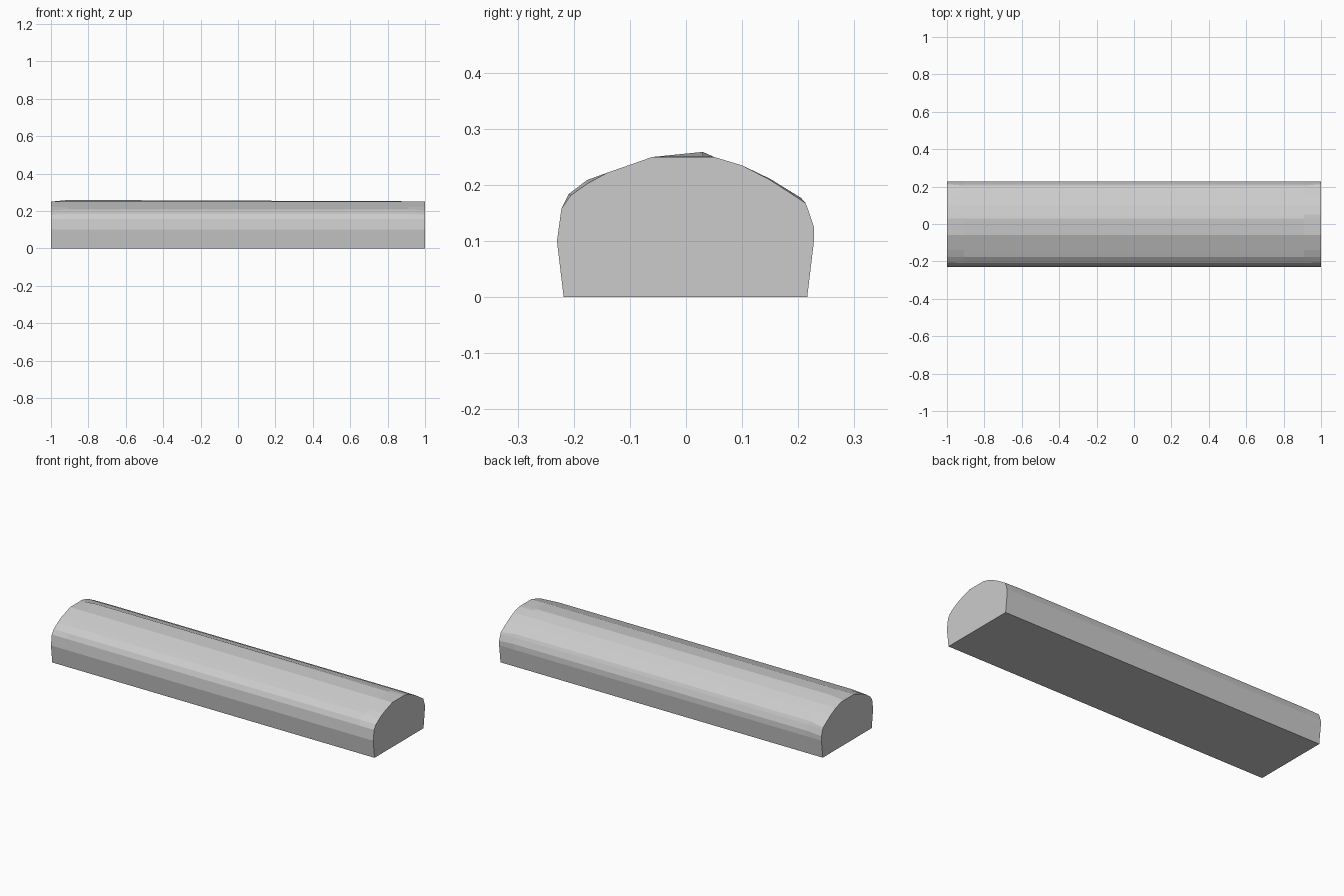
import bpy, bmesh

if "Cube" in bpy.data.objects:
    bpy.data.objects.remove(bpy.data.objects["Cube"])

# Half-round end section as (y, z), and the slightly warped section between the ends
end = [(-0.218, 0), (-0.230, 0.10), (-0.222, 0.158), (-0.205, 0.182), (-0.175, 0.203),
       (-0.14, 0.222), (-0.06, 0.250), (0.03, 0.250), (0.05, 0.250), (0.10, 0.235),
       (0.15, 0.209), (0.213, 0.168), (0.217, 0.158), (0.228, 0.125), (0.228, 0.10), (0.216, 0)]
left = dict(enumerate(end))
left.update({3: (-0.209, 0.184), 4: (-0.176, 0.209), 7: (0.03, 0.259),
             10: (0.15, 0.211), 11: (0.205, 0.177), 12: (0.214, 0.160), 13: (0.226, 0.130)})
right = dict(left)
right[7] = (0.03, 0.252)
mid_left = [left[i] for i in range(len(end))]
mid_right = [right[i] for i in range(len(end))]

# Long rounded bar lofted through the sections
stations = [(-1.0, end), (-0.91, mid_left), (0.91, mid_right), (1.0, end)]
bm = bmesh.new()
rings = [[bm.verts.new((x, y, z)) for y, z in prof] for x, prof in stations]
n = len(end)
for a, b in zip(rings, rings[1:]):
    for i in range(n):
        j = (i + 1) % n
        bm.faces.new((a[i], a[j], b[j], b[i]))
bm.faces.new(rings[0])
bm.faces.new(rings[-1])
bmesh.ops.recalc_face_normals(bm, faces=bm.faces)
mesh = bpy.data.meshes.new("rounded_bar")
bm.to_mesh(mesh)
bm.free()
bar = bpy.data.objects.new("rounded_bar", mesh)
bpy.context.collection.objects.link(bar)
